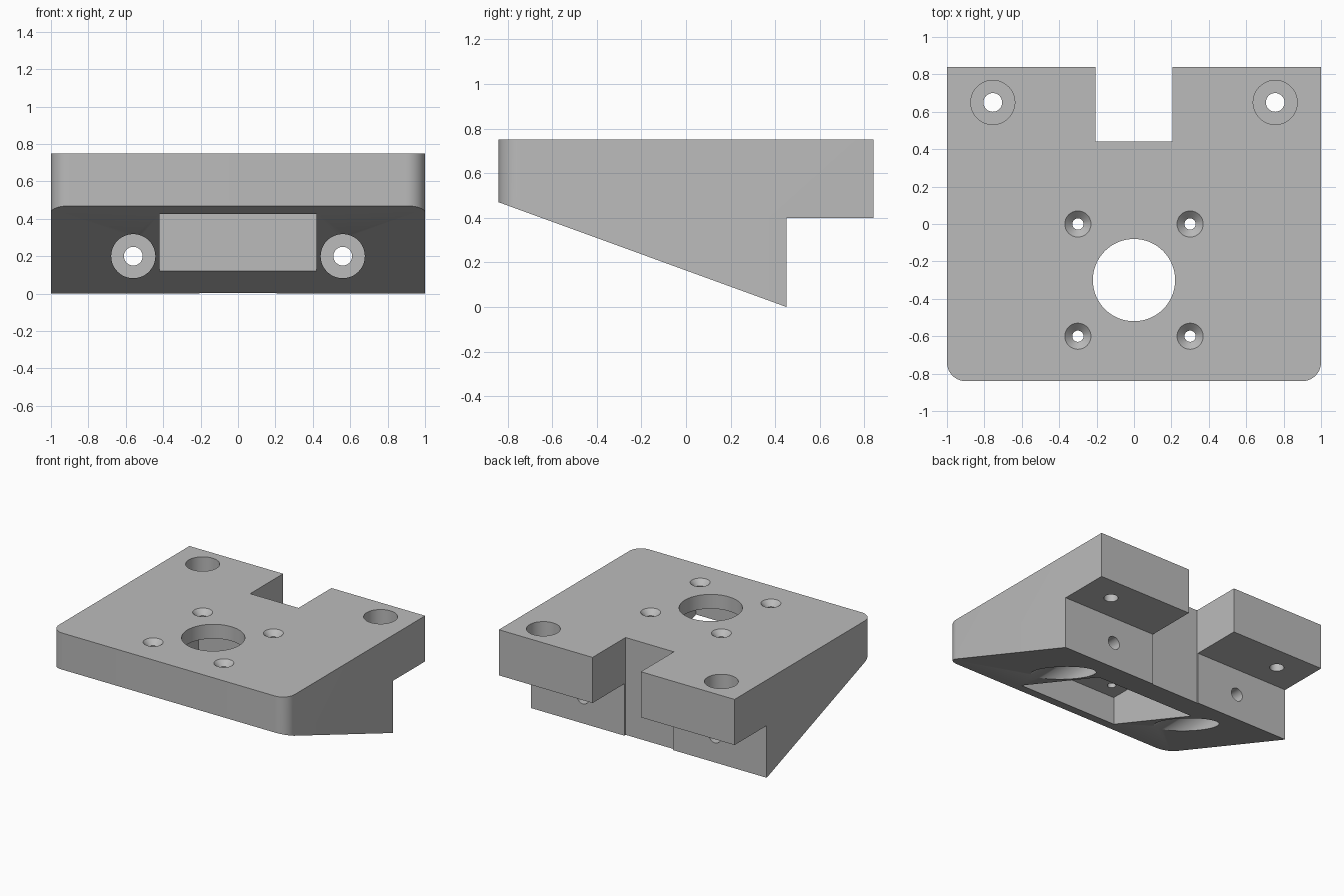
import bpy, bmesh
from math import cos, sin, pi, radians, tan
from mathutils import Matrix, Vector

cube = bpy.data.objects.get("Cube")
if cube:
    bpy.data.objects.remove(cube, do_unlink=True)

grey = bpy.data.materials.new("plain grey")
grey.use_nodes = True
grey.diffuse_color = (0.5, 0.5, 0.5, 1)
grey.node_tree.nodes["Principled BSDF"].inputs["Base Color"].default_value = (0.5, 0.5, 0.5, 1)

TOP, BACK, STEP_Y, STEP_Z, CEILING = 0.75, 0.84, 0.45, 0.40, 0.64


def finish(name, bm):
    bmesh.ops.recalc_face_normals(bm, faces=bm.faces[:])
    mesh = bpy.data.meshes.new(name)
    bm.to_mesh(mesh)
    bm.free()
    mesh.materials.append(grey)
    obj = bpy.data.objects.new(name, mesh)
    bpy.context.collection.objects.link(obj)
    return obj


def prism(name, points, depth):
    """Extrude a closed outline of 3D points along a vector."""
    bm = bmesh.new()
    face = bm.faces.new([bm.verts.new(p) for p in points])
    new = bmesh.ops.extrude_face_region(bm, geom=[face])["geom"]
    bmesh.ops.translate(bm, vec=Vector(depth),
                        verts=[v for v in new if isinstance(v, bmesh.types.BMVert)])
    return finish(name, bm)


def turned(name, profile, place, sides=48):
    """Solid of revolution about z from (radius, height) pairs, then placed."""
    bm = bmesh.new()
    rings = [[bm.verts.new((r * cos(2 * pi * i / sides), r * sin(2 * pi * i / sides), h))
              for i in range(sides)] for r, h in profile]
    for a, b in zip(rings, rings[1:]):
        for i in range(sides):
            j = (i + 1) % sides
            bm.faces.new((a[i], a[j], b[j], b[i]))
    bm.faces.new(rings[0])
    bm.faces.new(rings[-1])
    bm.transform(place)
    return finish(name, bm)


# Plate outline: rounded front corners, slot in the rear edge
R = 0.1
outline = [(0.205, 0.44), (0.205, BACK), (1, BACK)]
outline += [(1 - R + R * cos(a), -BACK + R - R * sin(a))
            for a in (pi / 2 * i / 10 for i in range(11))]
outline += [(-x, y) for x, y in reversed(outline)]
body = prism("mounting_bracket", [(x, y, -0.1) for x, y in outline], (0, 0, TOP + 0.1))

# Sloping underside and rear step
slope_z = (STEP_Y + 1) * tan(radians(20))
side = [(-1, slope_z), (STEP_Y, 0), (STEP_Y, STEP_Z), (1, STEP_Z), (1, -0.3), (-1, -0.3)]
cutters = [prism("underside_cutter", [(-1.2, y, z) for y, z in side], (2.4, 0, 0))]

# Square motor pocket and shaft opening
pocket = [(-0.42, -0.72), (0.42, -0.72), (0.42, 0.12), (-0.42, 0.12)]
cutters.append(prism("pocket_cutter", [(x, y, -0.2) for x, y in pocket], (0, 0, CEILING + 0.2)))
cutters.append(turned("shaft_cutter", [(0.22, 0.5), (0.22, 0.9)],
                      Matrix.Translation((0, -0.3, 0)), 64))

# Bolt holes on both sides
countersunk = [(0.03, 0.5), (0.03, TOP - 0.04), (0.07, TOP), (0.08, TOP + 0.01)]
counterbored = [(0.05, -0.3), (0.05, 0), (0.118, 0), (0.118, 1.3)]
for s in (-1, 1):
    for y in (-0.6, 0):
        cutters.append(turned("screw_cutter", countersunk, Matrix.Translation((s * 0.3, y, 0)), 32))
    # vertical bolts through the rear ears
    cutters.append(turned("ear_bolt_cutter", counterbored,
                          Matrix.Translation((s * 0.755, 0.65, 0.5))))
    # horizontal bolts through the rear wall
    cutters.append(turned("wall_bolt_cutter", counterbored,
                          Matrix.Translation((s * 0.56, 0.35, 0.2)) @ Matrix.Rotation(pi / 2, 4, "X")))

bpy.ops.object.select_all(action="DESELECT")
body.select_set(True)
bpy.context.view_layer.objects.active = body
for cutter in cutters:
    cutter.hide_render = True
    mod = body.modifiers.new("cut", "BOOLEAN")
    mod.operation, mod.solver, mod.object = "DIFFERENCE", "EXACT", cutter
    bpy.ops.object.modifier_apply(modifier=mod.name)
for cutter in cutters:
    bpy.data.objects.remove(cutter, do_unlink=True)

bpy.ops.object.shade_smooth_by_angle(angle=radians(25))
